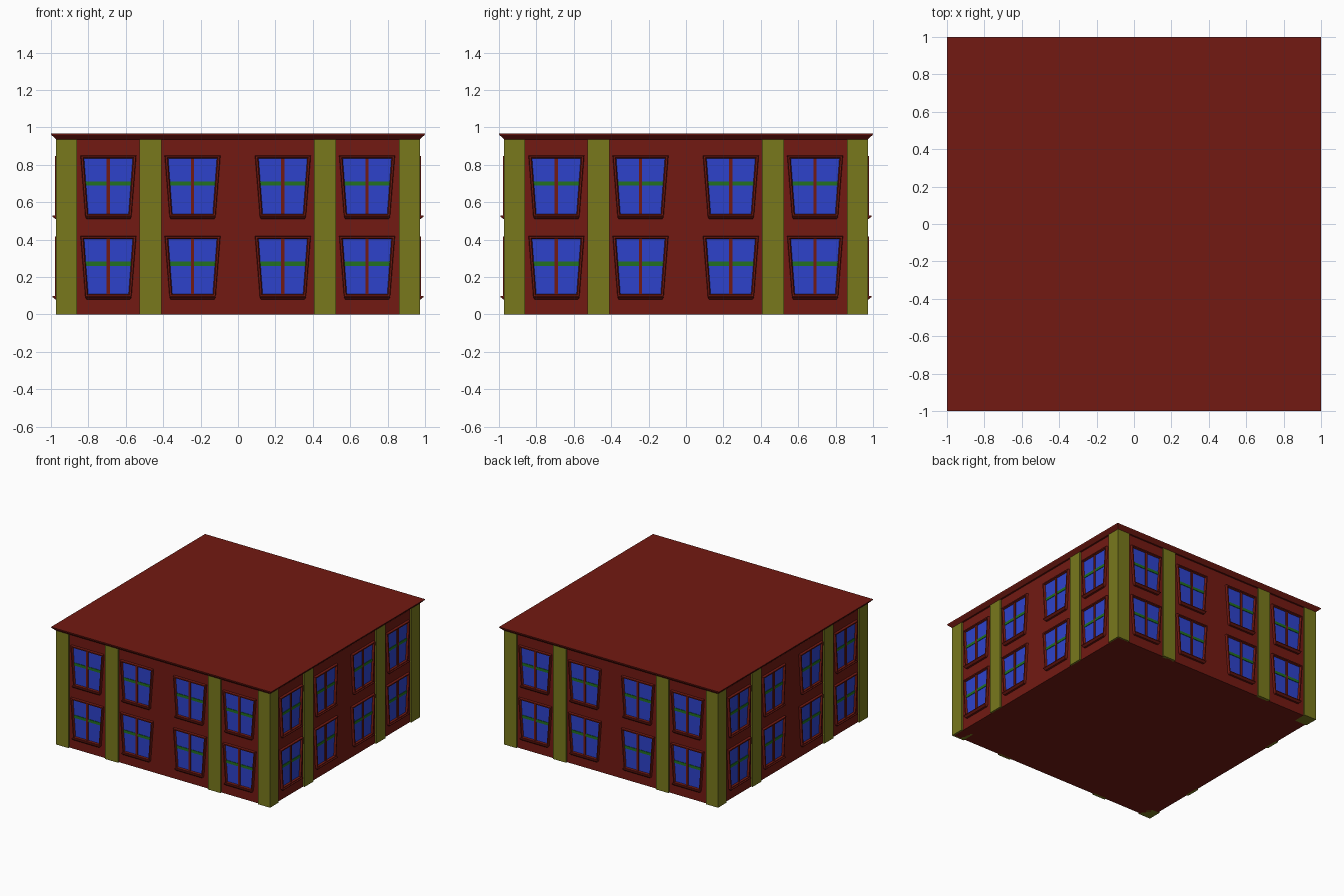
import bpy, bmesh, math
from mathutils import Matrix

if "Cube" in bpy.data.objects:
    bpy.data.objects.remove(bpy.data.objects["Cube"])


def mat(name, c):
    m = bpy.data.materials.new(name)
    m.diffuse_color = (*c, 1)
    m.use_nodes = True
    m.node_tree.nodes["Principled BSDF"].inputs["Base Color"].default_value = m.diffuse_color
    return m


RED = mat("red_brick", (0.17, 0.01, 0.006))
OLIVE = mat("olive_stone", (0.19, 0.19, 0.012))
BLUE = mat("blue_glass", (0.027, 0.055, 0.6))
GREEN = mat("green_bar", (0.016, 0.16, 0.016))
WALL = 0.96


def loft(bm, loops, cap=True, closed=False):
    """Skin a stack of equal-length point loops."""
    rings = [[bm.verts.new(p) for p in lp] for lp in loops]
    n = len(rings[0])
    pairs = list(zip(rings, rings[1:]))
    if closed:
        pairs.append((rings[-1], rings[0]))
    for a, b in pairs:
        for i in range(n):
            j = (i + 1) % n
            bm.faces.new((a[i], a[j], b[j], b[i]))
    if cap and not closed:
        bm.faces.new(rings[0][::-1])
        bm.faces.new(rings[-1])


def square(h, z):
    return [(-h, -h, z), (h, -h, z), (h, h, z), (-h, h, z)]


def trapezoid(cx, wt, wb, zt, zb, depth):
    """Outline in a front-facing plane, wider at the top."""
    return [(cx - wb, -depth, zb), (cx + wb, -depth, zb),
            (cx + wt, -depth, zt), (cx - wt, -depth, zt)]


def box(bm, x0, x1, y0, y1, z0, z1):
    loft(bm, [[(x0, y0, z), (x1, y0, z), (x1, y1, z), (x0, y1, z)] for z in (z0, z1)])


def finish(name, bm, material, sides=1):
    bmesh.ops.recalc_face_normals(bm, faces=bm.faces)
    me = bpy.data.meshes.new(name)
    bm.to_mesh(me)
    bm.free()
    me.materials.append(material)
    for k in range(sides):
        ob = bpy.data.objects.new(f"{name}_{k + 1}" if sides > 1 else name, me)
        ob.matrix_world = Matrix.Rotation(k * math.pi / 2, 4, 'Z')
        bpy.context.collection.objects.link(ob)


# Main block
bm = bmesh.new()
loft(bm, [square(WALL, 0), square(WALL, 0.94)])
finish("walls", bm, RED)

# Flat roof with flared cornice
bm = bmesh.new()
loft(bm, [square(0.973, 0.936), square(0.998, 0.96), square(1.0, 0.968)])
finish("roof", bm, RED)

# Corner and intermediate pilasters
bm = bmesh.new()
box(bm, 0.861, 0.973, -0.973, -0.861, 0, 0.936)
finish("corner_pilaster", bm, OLIVE, 4)
bm = bmesh.new()
for c in (-0.468, 0.465):
    box(bm, c - 0.058, c + 0.058, -0.973, -0.95, 0, 0.936)
finish("wall_pilasters", bm, OLIVE, 4)

# Windows: four columns, two floors, repeated on each side
frames, glass, bars, sills, mullions = (bmesh.new() for _ in range(5))
for cx in (-0.693, -0.243, 0.24, 0.69):
    for z in (0.08, 0.51):
        # stepped surround
        loft(frames, [trapezoid(cx, 0.150, 0.124, z + 0.340, z + 0.015, WALL - 0.005),
                      trapezoid(cx, 0.146, 0.121, z + 0.337, z + 0.018, 0.979),
                      trapezoid(cx, 0.136, 0.113, z + 0.328, z + 0.024, 0.979),
                      trapezoid(cx, 0.130, 0.108, z + 0.323, z + 0.028, 0.964),
                      trapezoid(cx, 0.130, 0.108, z + 0.323, z + 0.028, WALL - 0.005)],
             closed=True)
        # pane
        loft(glass, [trapezoid(cx, 0.131, 0.109, z + 0.324, z + 0.027, d)
                     for d in (WALL - 0.005, WALL + 0.004)])
        # transom bar and mullion
        loft(bars, [trapezoid(cx, 0.122, 0.120, z + 0.202, z + 0.180, d)
                    for d in (WALL, WALL + 0.008)])
        box(mullions, cx - 0.009, cx + 0.009, -WALL - 0.012, -WALL, z + 0.026, z + 0.325)
        # undercut sill
        loft(sills, [[(cx - w, -d, zz), (cx + w, -d, zz),
                      (cx + w, -0.95, zz), (cx - w, -0.95, zz)]
                     for w, d, zz in ((0.116, 0.976, z), (0.124, 0.992, z + 0.013),
                                      (0.124, 0.992, z + 0.018))])
finish("window_frames", frames, RED, 4)
finish("window_glass", glass, BLUE, 4)
finish("window_bars", bars, GREEN, 4)
finish("window_mullions", mullions, RED, 4)
finish("window_sills", sills, RED, 4)
